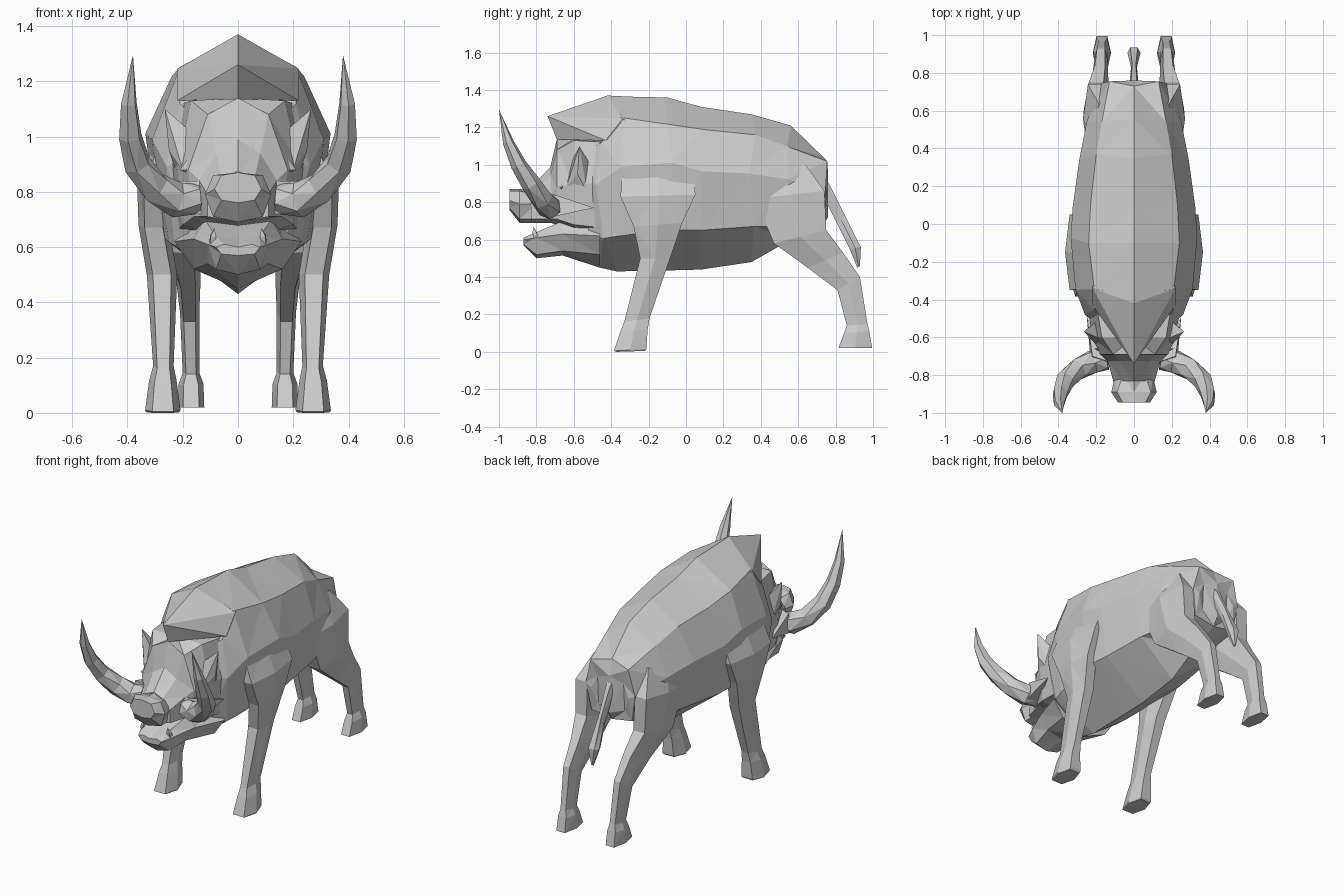
import bpy, bmesh, random
from math import sin, cos, pi
from mathutils import Vector as V

random.seed(4)


def finish(name, bm, mirror=False):
    bmesh.ops.recalc_face_normals(bm, faces=bm.faces[:])
    bmesh.ops.triangulate(bm, faces=bm.faces[:])
    me = bpy.data.meshes.new(name)
    bm.to_mesh(me)
    bm.free()
    ob = bpy.data.objects.new(name, me)
    bpy.context.collection.objects.link(ob)
    if mirror:
        ob.modifiers.new("Mirror", 'MIRROR').use_mirror_merge = False
    return ob


def loft(name, rings, mirror=False):
    """Skin a list of equal-length point rings and cap both ends."""
    bm = bmesh.new()
    vs = [[bm.verts.new(p) for p in r] for r in rings]
    n = len(vs[0])
    for a, b in zip(vs, vs[1:]):
        for i in range(n):
            j = (i + 1) % n
            bm.faces.new((a[i], a[j], b[j], b[i]))
    bm.faces.new(vs[0])
    bm.faces.new(vs[-1])
    bmesh.ops.remove_doubles(bm, verts=bm.verts[:], dist=0.0005)
    return finish(name, bm, mirror)


def hull(name, pts, mirror=False):
    bm = bmesh.new()
    for p in pts:
        bm.verts.new(p)
    res = bmesh.ops.convex_hull(bm, input=bm.verts[:])
    bmesh.ops.delete(bm, geom=list({g for g in res["geom_interior"] if g.is_valid}), context='VERTS')
    return finish(name, bm, mirror)


def section(y, zt, w1, z1, w2, z2, w3, z3, zb, jit=0.0):
    """Symmetric eight-point cross-section at depth y, optionally roughened."""
    side = [(x, y + random.uniform(-2, 2) * jit, z + random.uniform(-1, 1) * jit)
            for x, z in [(w1, z1), (w2, z2), (w3, z3)]]
    return ([V((0, y, zt))] + [V(p) for p in side] + [V((0, y, zb))]
            + [V((-x, yy, z)) for x, yy, z in reversed(side)])


def limb(name, rows, mirror=True):
    """Boxy six-sided limb. Rows: x, half width, front y, front z, back y, back z."""
    rings = []
    for x, hx, yf, zf, yb, zb in rows:
        c = V((x, (yf + yb) / 2, (zf + zb) / 2))
        d = V((0, (yb - yf) / 2, (zb - zf) / 2))
        rings.append([c + d * a + V((hx * b, 0, 0)) for a, b in
                      [(1, .6), (0, 1), (-1, .6), (-1, -.6), (0, -1), (1, -.6)]])
    return loft(name, rings, mirror)


def horn(name, path, radii, n=6):
    """Tapered tube along a path, ending in a point."""
    path = [V(p) for p in path]
    rings = []
    for i, (p, r) in enumerate(zip(path, radii)):
        t = (path[min(i + 1, len(path) - 1)] - path[max(i - 1, 0)]).normalized()
        u = t.cross(V((0.6, -0.8, 0.1))).normalized()
        w = t.cross(u)
        rings.append([p + r * (u * cos(k * 2 * pi / n) + w * sin(k * 2 * pi / n)) for k in range(n)])
    return loft(name, rings, True)


# Body trunk
loft("body", [section(*s, jit=0.015) for s in [
    (0.76, 0.95, 0.09, 0.93, 0.13, 0.85, 0.09, 0.75, 0.72),
    (0.73, 1.045, 0.13, 1.01, 0.17, 0.87, 0.14, 0.70, 0.67),
    (0.56, 1.21, 0.17, 1.11, 0.25, 0.91, 0.21, 0.66, 0.60),
    (0.35, 1.27, 0.20, 1.17, 0.29, 0.95, 0.25, 0.66, 0.48),
    (0.08, 1.31, 0.23, 1.20, 0.325, 0.96, 0.28, 0.66, 0.44),
    (-0.10, 1.36, 0.24, 1.23, 0.335, 1.00, 0.29, 0.66, 0.435),
    (-0.37, 1.365, 0.21, 1.25, 0.31, 0.98, 0.25, 0.62, 0.43),
    (-0.46, 1.14, 0.21, 1.12, 0.26, 0.90, 0.23, 0.62, 0.45),
    (-0.52, 1.10, 0.15, 1.06, 0.20, 0.90, 0.18, 0.65, 0.50)]])

# Face and upper snout
loft("head", [section(*s) for s in [
    (-0.42, 1.14, 0.20, 1.12, 0.25, 0.90, 0.22, 0.66, 0.60),
    (-0.60, 1.14, 0.17, 1.13, 0.22, 0.90, 0.20, 0.68, 0.62),
    (-0.69, 1.14, 0.11, 1.08, 0.18, 0.88, 0.16, 0.71, 0.68),
    (-0.725, 0.99, 0.08, 0.94, 0.14, 0.84, 0.14, 0.71, 0.69),
    (-0.83, 0.875, 0.06, 0.85, 0.11, 0.79, 0.11, 0.71, 0.69)]])

# Nose disc
loft("nose", [section(*s) for s in [
    (-0.80, 0.87, 0.06, 0.84, 0.10, 0.79, 0.09, 0.71, 0.69),
    (-0.89, 0.87, 0.09, 0.86, 0.12, 0.79, 0.09, 0.71, 0.69),
    (-0.945, 0.87, 0.06, 0.86, 0.085, 0.81, 0.06, 0.77, 0.76)]])

# Lower jaw
loft("lower_jaw", [section(*s) for s in [
    (-0.46, 0.70, 0.15, 0.70, 0.23, 0.62, 0.16, 0.52, 0.45),
    (-0.66, 0.69, 0.12, 0.70, 0.16, 0.63, 0.11, 0.54, 0.515),
    (-0.80, 0.63, 0.08, 0.64, 0.11, 0.61, 0.08, 0.52, 0.50),
    (-0.87, 0.60, 0.05, 0.61, 0.08, 0.60, 0.06, 0.575, 0.57)]])

# Overhanging mane
hull("mane", [(0, -0.74, 1.26), (0, -0.69, 1.135), (0, -0.42, 1.37), (0, -0.2, 1.36)]
     + [(s * x, y, z) for s in (-1, 1) for x, y, z in
        [(0.22, -0.34, 1.245), (0.22, -0.43, 1.13), (0.2, -0.25, 1.2)]])

# Face details
hull("ear", [(0.265, -0.57, 1.10), (0.15, -0.62, 1.00), (0.22, -0.53, 0.86),
             (0.25, -0.58, 0.95), (0.20, -0.64, 0.88), (0.18, -0.50, 0.98)], True)
hull("brow", [(0.07, -0.75, 0.87), (0.05, -0.72, 0.98), (0.21, -0.66, 0.88),
              (0.14, -0.66, 0.98), (0.12, -0.68, 0.84)], True)
hull("cheek_tuft", [(0.25, -0.49, 0.77), (0.12, -0.75, 0.72), (0.13, -0.73, 0.84),
                    (0.22, -0.70, 0.84), (0.23, -0.72, 0.72)], True)
horn("tusk", [(0.14, -0.72, 0.775), (0.22, -0.73, 0.77), (0.30, -0.77, 0.815), (0.365, -0.83, 0.90),
              (0.39, -0.895, 1.0), (0.395, -0.95, 1.12), (0.38, -1.0, 1.295)],
     [0.055, 0.065, 0.06, 0.052, 0.043, 0.03, 0.0])
horn("small_tooth", [(0.09, -0.80, 0.61), (0.09, -0.81, 0.64), (0.085, -0.815, 0.67)],
     [0.018, 0.014, 0.0], 4)

# Legs: the shoulder and thigh sink into the trunk, the hoof ends each limb
limb("front_leg", [
    (0.24, 0.04, -0.34, 1.02, 0.04, 1.02),
    (0.305, 0.06, -0.35, 0.83, 0.05, 0.84),
    (0.305, 0.055, -0.28, 0.67, -0.02, 0.69),
    (0.275, 0.055, -0.245, 0.50, -0.085, 0.50),
    (0.27, 0.037, -0.33, 0.16, -0.195, 0.18),
    (0.272, 0.050, -0.35, 0.11, -0.205, 0.12),
    (0.272, 0.064, -0.385, 0.005, -0.212, 0.015),
    (0.272, 0.060, -0.37, 0.0, -0.22, 0.005)])
limb("rear_leg", [
    (0.17, 0.03, 0.32, 0.98, 0.64, 1.0),
    (0.205, 0.065, 0.37, 0.82, 0.74, 0.86),
    (0.20, 0.065, 0.47, 0.58, 0.75, 0.65),
    (0.18, 0.045, 0.65, 0.45, 0.84, 0.53),
    (0.175, 0.035, 0.81, 0.33, 0.93, 0.40),
    (0.17, 0.03, 0.86, 0.14, 0.97, 0.15),
    (0.17, 0.045, 0.845, 0.10, 0.98, 0.11),
    (0.17, 0.048, 0.815, 0.02, 0.995, 0.02)])

# Tail with tuft
limb("tail", [
    (0, 0.035, 0.70, 0.84, 0.70, 1.00),
    (0, 0.022, 0.75, 0.80, 0.775, 0.88),
    (0, 0.016, 0.81, 0.68, 0.85, 0.73),
    (0, 0.034, 0.875, 0.55, 0.935, 0.56),
    (0, 0.006, 0.915, 0.45, 0.93, 0.46)], mirror=False)
